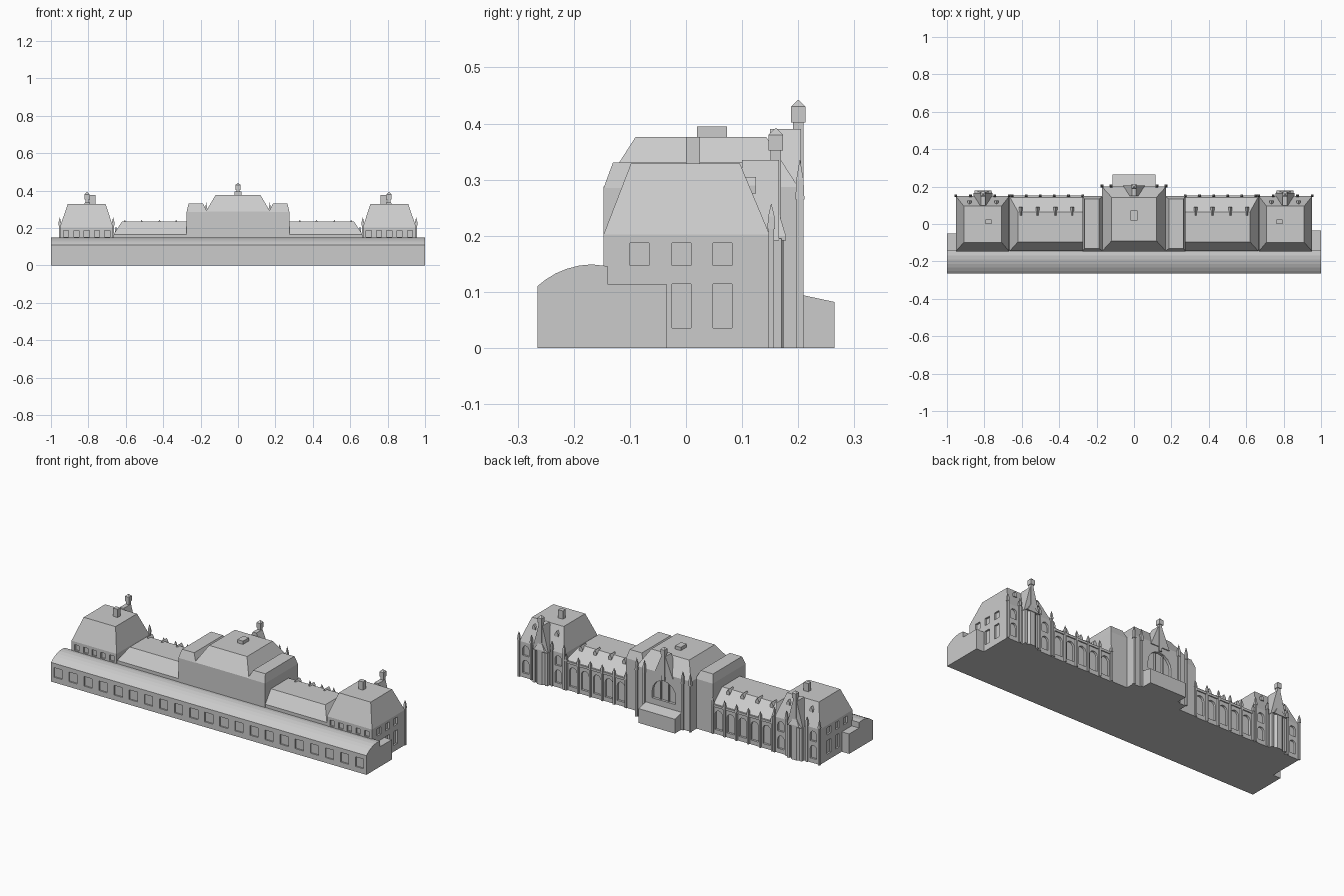
import bpy, bmesh, math

if "Cube" in bpy.data.objects:
    bpy.data.objects.remove(bpy.data.objects["Cube"])


def make(name, verts, faces):
    me = bpy.data.meshes.new(name)
    me.from_pydata(verts, [], faces)
    bm = bmesh.new()
    bm.from_mesh(me)
    bmesh.ops.recalc_face_normals(bm, faces=bm.faces)
    bm.to_mesh(me)
    bm.free()
    ob = bpy.data.objects.new(name, me)
    bpy.context.collection.objects.link(ob)
    return ob


def loft(name, rings, s=1):
    """Stack of rectangles (x0, x1, y0, y1, z); s=-1 mirrors in x."""
    v, f = [], []
    for x0, x1, y0, y1, z in rings:
        v += [(s*x0, y0, z), (s*x1, y0, z), (s*x1, y1, z), (s*x0, y1, z)]
    for i in range(len(rings) - 1):
        for j in range(4):
            k = (j + 1) % 4
            f.append((4*i + j, 4*i + k, 4*i + 4 + k, 4*i + 4 + j))
    n = 4 * len(rings)
    f += [(3, 2, 1, 0), (n - 4, n - 3, n - 2, n - 1)]
    return make(name, v, f)


def box(name, x0, x1, y0, y1, z0, z1, s=1):
    return loft(name, [(x0, x1, y0, y1, z0), (x0, x1, y0, y1, z1)], s)


def prism(name, pts, axis, a, b):
    """Extrude a 2D profile along an axis from a to b."""
    put = {'x': lambda p, t: (t, p[0], p[1]), 'y': lambda p, t: (p[0], t, p[1]),
           'z': lambda p, t: (p[0], p[1], t)}[axis]
    n = len(pts)
    v = [put(p, a) for p in pts] + [put(p, b) for p in pts]
    f = [tuple(range(n)), tuple(range(n, 2*n))]
    f += [(i, (i + 1) % n, n + (i + 1) % n, n + i) for i in range(n)]
    return make(name, v, f)


def arch(cx, w, z0, z1):
    """Round-headed outline, w = half width, z1 = crown."""
    return [(cx - w, z0), (cx + w, z0)] + [
        (cx + w*math.cos(math.pi*i/8), z1 - w + w*math.sin(math.pi*i/8)) for i in range(9)]


def cut(target, cutters):
    bpy.ops.object.select_all(action='DESELECT')
    for c in cutters:
        c.select_set(True)
    bpy.context.view_layer.objects.active = cutters[0]
    if len(cutters) > 1:
        bpy.ops.object.join()
    c = cutters[0]
    m = target.modifiers.new("recess", 'BOOLEAN')
    m.operation, m.solver, m.object = 'DIFFERENCE', 'EXACT', c
    bpy.context.view_layer.objects.active = target
    bpy.ops.object.modifier_apply(modifier=m.name)
    bpy.data.objects.remove(c)


def finial(name, x, y, z, r, s, h=0.045):
    """Slim square buttress shaft with a flared pointed top."""
    def q(w, zz):
        return (x - w, x + w, y - w, y + w, zz)
    loft(name, [q(r*.75, 0), q(r*.75, z - h), q(r, z - h), q(r*.8, z - h*.5), q(.0005, z)], s)


def pinnacle(name, x, y, z, s, z0=0):
    """Tall shaft with a square lantern head and pyramid cap."""
    def q(w, zz):
        return (x - w, x + w, y - w, y + w, zz)
    loft(name, [q(.009, z0), q(.009, z - .04), q(.013, z - .04), q(.013, z - .012),
                q(.0005, z)], s)


def dormer(name, x, y0, y1, z, w, h, s):
    prism(name, [(s*x - w, z - h), (s*x + w, z - h), (s*x + w, z), (s*x, z + h),
                 (s*x - w, z)], 'y', y0, y1)


# Long vaulted train shed along the front
roof = [(-.265, .11), (-.25, .122), (-.232, .133), (-.213, .141), (-.19, .147), (-.168, .149), (-.14, .146)]
shed = prism("train_shed", [(-.14, 0), (-.265, 0)] + roof, 'x', -1, 1)
cut(shed, [box("cutter", -.957 + i*.0957 - .026, -.957 + i*.0957 + .026, -.3, -.257, .03, .085)
           for i in range(21)])

# Low annexes at the ends of the shed
box("end_annex_right", .94, 1, -.145, -.035, 0, .114)
box("end_annex_left", -1, -.94, -.145, -.05, 0, .114)

# Central block with mansard roof and large arched window
mid = loft("central_block", [(-.172, .172, -.147, .2, 0), (-.172, .172, -.147, .2, .287),
                             (-.12, .12, -.09, .143, .376)])
cut(mid, [prism("cutter", arch(0, .075, .13, .245), 'y', .185, .25)])
for i in (-1, 1):
    box("window_mullion", i*.025 - .003, i*.025 + .003, .18, .196, .13, .235)
box("roof_vent", -.018, .018, .02, .073, .37, .395)
prism("central_gable", [(-.06, .275), (.06, .275), (.012, .39), (-.012, .39)], 'y', .15, .205)
pinnacle("central_pinnacle", 0, .2, .442, 1, .25)

# Rear entrance porch with sloping roof
prism("entrance_porch", [(.19, 0), (.265, 0), (.265, .082), (.19, .098)], 'x', -.115, .115)

for s in (1, -1):
    # Shoulder blocks beside the centre
    loft("shoulder_block", [(.165, .275, -.147, .15, 0), (.165, .275, -.147, .15, .285),
                            (.187, .264, -.13, .133, .331)], s)
    for x in (.122, .17):
        finial("central_buttress", x, .203, .335, .008, s, .07)

    # Linking wing with hipped roof and arcade
    wing = loft("link_wing", [(.26, .675, -.145, .146, 0), (.26, .665, -.145, .146, .165),
                              (.26, .62, -.095, .065, .235)], s)
    cut(wing, [prism("cutter", arch(s*(.31 + i*.076), .024, .025, .135), 'y', .134, .2)
               for i in range(5)])
    box("wing_cornice", .275, .66, .14, .152, .155, .168, s)
    for i in range(6):
        finial("wing_buttress", .275 + i*.0755, .151, .208, .007, s, .04)
    for x in (.33, .42, .515, .605):
        dormer("wing_dormer", x, .045, .09, .227, .01, .016, s)

    # End pavilion with mansard roof
    pav = loft("end_pavilion", [(.667, .953, -.147, .149, 0), (.667, .953, -.147, .149, .202),
                                (.708, .91, -.098, .096, .329)], s)
    c = []
    for y in (-.1, -.025, .048):
        c.append(box("cutter", .943, 1, y, y + .034, .147, .187, s))
        if y > -.09:
            c.append(box("cutter", .943, 1, y, y + .034, .036, .114, s))
    for x in (.685, .74, .795, .85, .905):
        c.append(box("cutter", x, x + .028, -.2, -.137, .152, .185, s))
    for x in (.706, .912):
        c.append(prism("cutter", arch(s*x, .02, .025, .1), 'y', .138, .2))
        c.append(prism("cutter", arch(s*x, .02, .125, .182), 'y', .138, .2))
    cut(pav, c)
    box("string_course", .67, .955, -.15, -.14, .115, .122, s)
    for x in (.667, .744, .874, .953):
        finial("pavilion_buttress", x, .152, .257, .007, s)
    for x in (.735, .88):
        dormer("pavilion_dormer", x, .09, .125, .29, .01, .015, s)
    box("chimney", .763, .793, 0, .025, .3, .376, s)

    # Projecting bay, steep gable and pinnacle on the pavilion rear
    cx = s*.807
    prism("rear_bay", [(cx - .034, .14), (cx + .034, .14), (cx + .034, .158), (cx + .015, .174),
                       (cx - .015, .174), (cx - .034, .158)], 'z', 0, .195)
    prism("pavilion_gable", [(cx - .05, .192), (cx + .05, .192), (cx + .012, .335),
                             (cx - .012, .335)], 'y', .1, .166)
    loft("gable_hood", [(.762, .852, .14, .178, .192), (.775, .839, .14, .178, .2),
                        (.806, .808, .14, .163, .25)], s)
    for x in (.767, .847):
        box("bay_column", x - .007, x + .007, .145, .17, 0, .195, s)
    pinnacle("pavilion_pinnacle", .807, .16, .392, s, .19)
